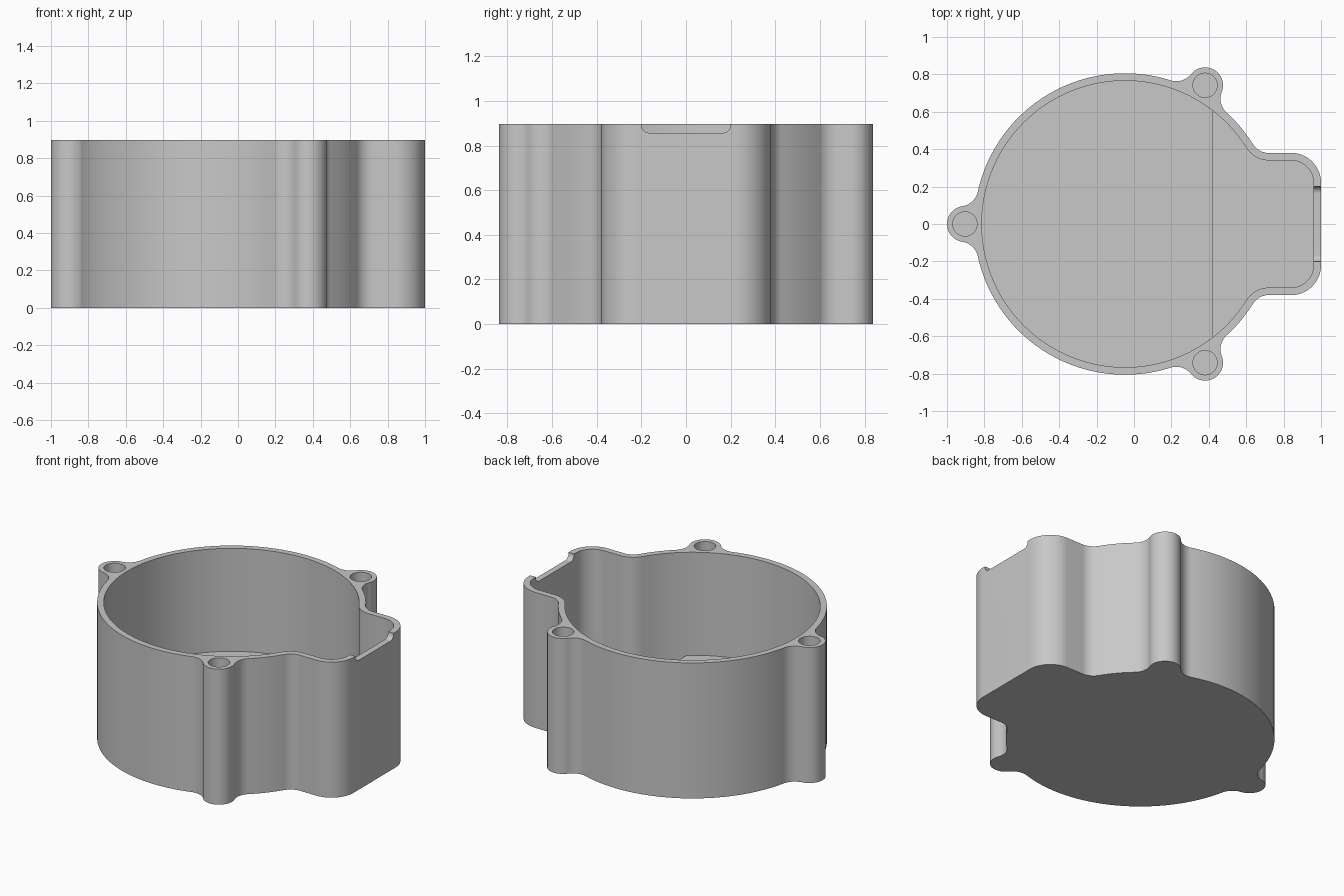
import bpy, bmesh, math
from mathutils import Vector

cube = bpy.data.objects.get("Cube")
if cube:
    bpy.data.objects.remove(cube, do_unlink=True)

# Main dimensions
HEIGHT, FLOOR, RAISED_FLOOR, STEP_X = 0.897, 0.04, 0.215, 0.42
WALL, RADIUS, FILLET = 0.04, 0.806, 0.1
BOSS_R, BOSS_D, HOLE_R, HOLE_FLOOR = 0.096, 0.856, 0.065, 0.2
TAB_Y, TAB_CORNER = 0.38, 0.16
CENTRE = Vector((-0.048, 0))
REACH = RADIUS + FILLET

grey = bpy.data.materials.new("plain grey")
grey.use_nodes = True
grey.diffuse_color = (0.58, 0.58, 0.58, 1)
grey.node_tree.nodes["Principled BSDF"].inputs["Base Color"].default_value = grey.diffuse_color


def polar(angle, r, origin=CENTRE):
    return origin + r * Vector((math.cos(angle), math.sin(angle)))


def arc(c, r, start, end):
    """Points on the shorter arc between the directions of two points."""
    a = math.atan2(*(start - c).yx)
    b = math.atan2(*(end - c).yx)
    sweep = (b - a + math.pi) % math.tau - math.pi
    n = max(6, math.ceil(abs(sweep) / math.radians(3)))
    return [polar(a + sweep * i / n, r, c) for i in range(n + 1)]


def full_loop(half):
    """Mirror the +y half across the x axis and drop doubled points."""
    pts = half + [Vector((p.x, -p.y)) for p in reversed(half)]
    out = []
    for p in pts:
        if not out or (p - out[-1]).length > 1e-4:
            out.append(p)
    if (out[0] - out[-1]).length < 1e-4:
        out.pop()
    return out


def prism(name, pts, z0, z1):
    bm = bmesh.new()
    face = bm.faces.new([bm.verts.new((p.x, p.y, z0)) for p in pts])
    top = bmesh.ops.extrude_face_region(bm, geom=[face])["geom"]
    bmesh.ops.translate(bm, vec=(0, 0, z1 - z0),
                        verts=[v for v in top if isinstance(v, bmesh.types.BMVert)])
    bmesh.ops.recalc_face_normals(bm, faces=bm.faces)
    mesh = bpy.data.meshes.new(name)
    bm.to_mesh(mesh)
    bm.free()
    mesh.materials.append(grey)
    obj = bpy.data.objects.new(name, mesh)
    bpy.context.scene.collection.objects.link(obj)
    return obj


def cut(obj, cutter):
    mod = obj.modifiers.new("cut", "BOOLEAN")
    mod.operation, mod.solver, mod.object = "DIFFERENCE", "EXACT", cutter
    bpy.context.view_layer.objects.active = obj
    bpy.ops.object.modifier_apply(modifier=mod.name)
    bpy.data.objects.remove(cutter, do_unlink=True)


# Shared arc centres for the side tab
corner = Vector((1 - TAB_CORNER, TAB_Y - TAB_CORNER))
rise = TAB_Y + FILLET
neck = CENTRE + Vector((math.sqrt(REACH ** 2 - rise ** 2), rise))


def tab_arcs(inset):
    """Rounded tab corner, then the fillet that blends it into the round body."""
    r = TAB_CORNER - inset
    return (arc(corner, r, corner + Vector((1, 0)), corner + Vector((0, 1)))
            + arc(neck, FILLET + inset, neck - Vector((0, 1)), CENTRE))


# Outer outline: a chain of tangent arcs around the body and screw bosses
bosses = [polar(math.radians(a), BOSS_D) for a in (60, 180, 300)]
s = BOSS_R + FILLET
phi = math.acos((BOSS_D ** 2 + REACH ** 2 - s ** 2) / (2 * BOSS_D * REACH))
third = math.pi / 3
before, after = polar(third - phi, REACH), polar(third + phi, REACH)
end_fillet = polar(math.pi - phi, REACH)

outer = tab_arcs(0)
outer += arc(CENTRE, RADIUS, neck, before)
outer += arc(before, FILLET, CENTRE, bosses[0])
outer += arc(bosses[0], BOSS_R, before, after)
outer += arc(after, FILLET, bosses[0], CENTRE)
outer += arc(CENTRE, RADIUS, after, end_fillet)
outer += arc(end_fillet, FILLET, CENTRE, bosses[1])
outer += arc(bosses[1], BOSS_R, end_fillet, bosses[1] - Vector((1, 0)))
housing = prism("housing", full_loop(outer), 0, HEIGHT)

# Cavity with a raised floor under the round part
inner = tab_arcs(WALL) + arc(CENTRE, RADIUS - WALL, neck, CENTRE + Vector((-1, 1e-6)))
cavity = prism("cavity_cutter", full_loop(inner), FLOOR, HEIGHT + 0.1)
block = [Vector(p) for p in ((-2, -2), (STEP_X, -2), (STEP_X, 2), (-2, 2))]
cut(cavity, prism("raised_floor_cutter", block, -1, RAISED_FLOOR))
cut(housing, cavity)

# Screw holes
for b in bosses:
    ring = [polar(math.tau * i / 48, HOLE_R, b) for i in range(48)]
    cut(housing, prism("hole_cutter", ring, HOLE_FLOOR, HEIGHT + 0.1))

# Cable notch with rounded lower corners in the tab's end wall
low, r = 0.857, 0.035
c = Vector((0.2 - r, low + r))
half = [Vector((0.2, HEIGHT + 0.1))] + arc(c, r, c + Vector((1, 0)), c - Vector((0, 1)))
outline = [Vector((-p.x, p.y)) for p in half] + half[::-1]
notch = prism("notch_cutter", outline, 0.9, 1.1)
for v in notch.data.vertices:
    y, z, x = v.co
    v.co = (x, y, z)
cut(housing, notch)

# Smooth walls with crisp rims
bpy.ops.object.select_all(action="DESELECT")
housing.select_set(True)
bpy.context.view_layer.objects.active = housing
bpy.ops.object.shade_smooth_by_angle(angle=math.radians(30))
